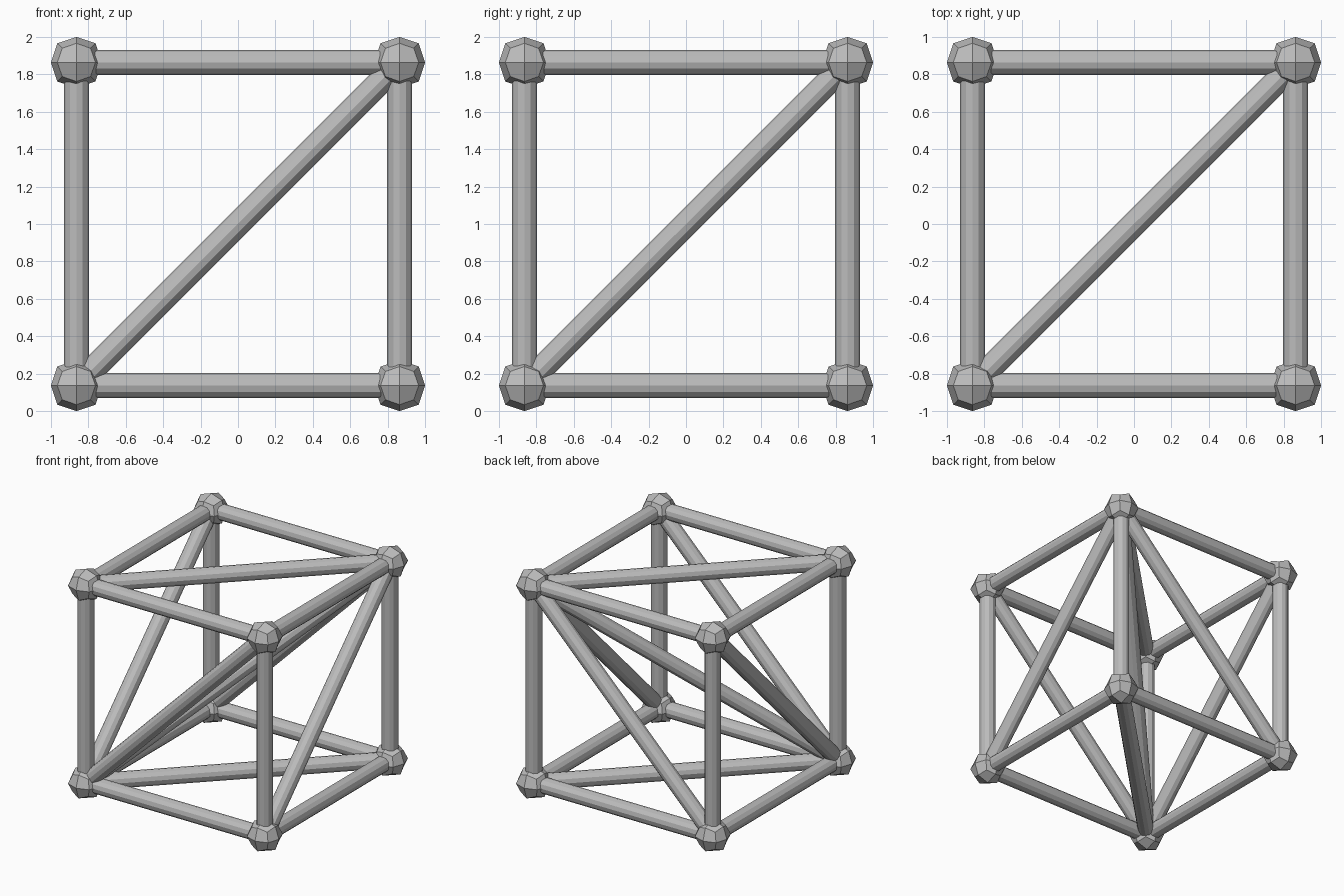
import bpy
import bmesh
from itertools import product
from mathutils import Matrix, Vector

default = bpy.data.objects.get("Cube")
if default:
    bpy.data.objects.remove(default, do_unlink=True)

NODE_R = 0.136          # centre of a joint to its tip
HALF = 1.0 - NODE_R     # half the spacing between joints
TUBE_R = 0.067
CENTRE = Vector((0, 0, 1))

grey = bpy.data.materials.new("plain_grey")
grey.use_nodes = True
grey.diffuse_color = (0.5, 0.5, 0.5, 1)
grey.node_tree.nodes["Principled BSDF"].inputs["Base Color"].default_value = grey.diffuse_color


def add_object(name, bm):
    mesh = bpy.data.meshes.new(name)
    bm.to_mesh(mesh)
    bm.free()
    mesh.materials.append(grey)
    obj = bpy.data.objects.new(name, mesh)
    bpy.context.collection.objects.link(obj)
    return obj


def joint(name, position):
    """Faceted ball of 24 kite faces: a cube smoothed by one subdivision."""
    bm = bmesh.new()
    bmesh.ops.create_cube(bm, size=2 * NODE_R)
    obj = add_object(name, bm)
    obj.location = position
    sub = obj.modifiers.new("facets", 'SUBSURF')
    sub.levels = sub.render_levels = 1
    sub.use_limit_surface = False


def tube(name, start, end):
    """Twelve-sided tube between two joint centres."""
    axis = end - start
    turn = axis.to_track_quat('Z', 'Y').to_matrix().to_4x4()
    bm = bmesh.new()
    bmesh.ops.create_cone(bm, cap_ends=True, segments=12, radius1=TUBE_R,
                          radius2=TUBE_R, depth=axis.length,
                          matrix=Matrix.Translation((start + end) / 2) @ turn)
    add_object(name, bm)


def place(corner):
    return CENTRE + HALF * (2 * Vector(corner) - Vector((1, 1, 1)))


def label(corner):
    x, y, z = corner
    return "_".join((("bottom", "top")[z], ("front", "back")[y], ("right", "left")[x]))


corners = list(product((0, 1), repeat=3))

# Joints at the eight corners
for c in corners:
    joint("joint_" + label(c), place(c))

# Tubes join each corner to every corner reached by only rising coordinates:
# cube edges, one diagonal per face and one through the middle
kinds = {1: "edge_tube", 2: "face_diagonal", 3: "body_diagonal"}
for a, b in product(corners, repeat=2):
    if a != b and all(p <= q for p, q in zip(a, b)):
        tube(f"{kinds[sum(b) - sum(a)]}_{label(a)}_to_{label(b)}", place(a), place(b))
